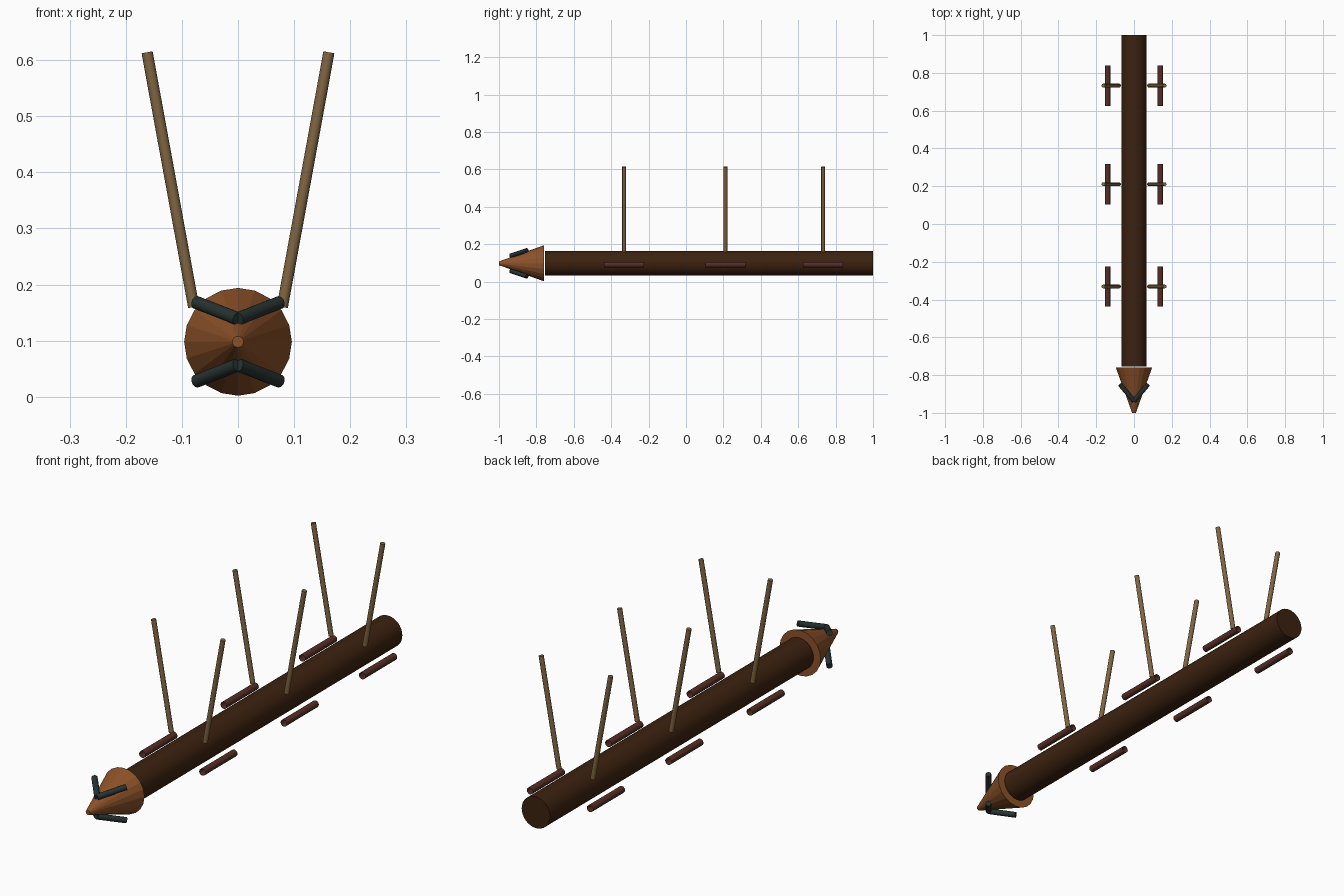
import bpy
from math import radians
from mathutils import Vector

cube = bpy.data.objects.get("Cube")
if cube:
    bpy.data.objects.remove(cube, do_unlink=True)


def material(name, rgb):
    m = bpy.data.materials.new(name)
    m.use_nodes = True
    color = (*rgb, 1)
    m.diffuse_color = color
    bsdf = next(n for n in m.node_tree.nodes if n.type == 'BSDF_PRINCIPLED')
    bsdf.inputs["Base Color"].default_value = color
    return m


DARK_WOOD = material("dark wood", (0.045, 0.016, 0.005))
COPPER = material("copper brown", (0.27, 0.085, 0.022))
ROPE = material("tan rope", (0.22, 0.13, 0.055))
RED_WOOD = material("reddish wood", (0.09, 0.028, 0.018))
IRON = material("dark iron", (0.02, 0.032, 0.03))


def rod(name, start, end, r1, mat, r2=None, sides=12, caps=True, smooth=True):
    """Round bar or cone running from start to end."""
    a, b = Vector(start), Vector(end)
    bpy.ops.mesh.primitive_cone_add(
        vertices=sides, radius1=r1, radius2=r1 if r2 is None else r2,
        depth=(b - a).length, location=(a + b) / 2,
        end_fill_type='NGON' if caps else 'NOTHING',
        rotation=(b - a).to_track_quat('Z', 'Y').to_euler())
    ob = bpy.context.object
    ob.name = name
    ob.data.materials.append(mat)
    if smooth:
        bpy.ops.object.shade_smooth_by_angle(angle=radians(40))
    return ob


AXIS = 0.098

# Main log and its pointed head
rod("beam", (0, -0.755, AXIS), (0, 1, AXIS), 0.066, DARK_WOOD, sides=32)
rod("head", (0, -0.76, AXIS), (0, -1, AXIS), 0.096, COPPER, r2=0.01,
    sides=20, smooth=False)

for side, label in ((1, "left"), (-1, "right")):
    # Iron chevrons above and below the head
    for up, level in ((1, "upper"), (-1, "lower")):
        rod(f"{level}_{label}_tusk", (0, -0.937, AXIS + up * 0.041),
            (side * 0.074, -0.85, AXIS + up * 0.07), 0.012, IRON)

    # Hanging ropes and carrying handles
    for place, y in (("front", -0.331), ("middle", 0.211), ("rear", 0.733)):
        rod(f"{place}_{label}_rope", (side * 0.079, y, 0.16),
            (side * 0.162, y, 0.614), 0.01, ROPE)
        rod(f"{place}_{label}_handle", (side * 0.14, y - 0.107, 0.09),
            (side * 0.14, y + 0.107, 0.09), 0.0145, RED_WOOD, caps=False)
